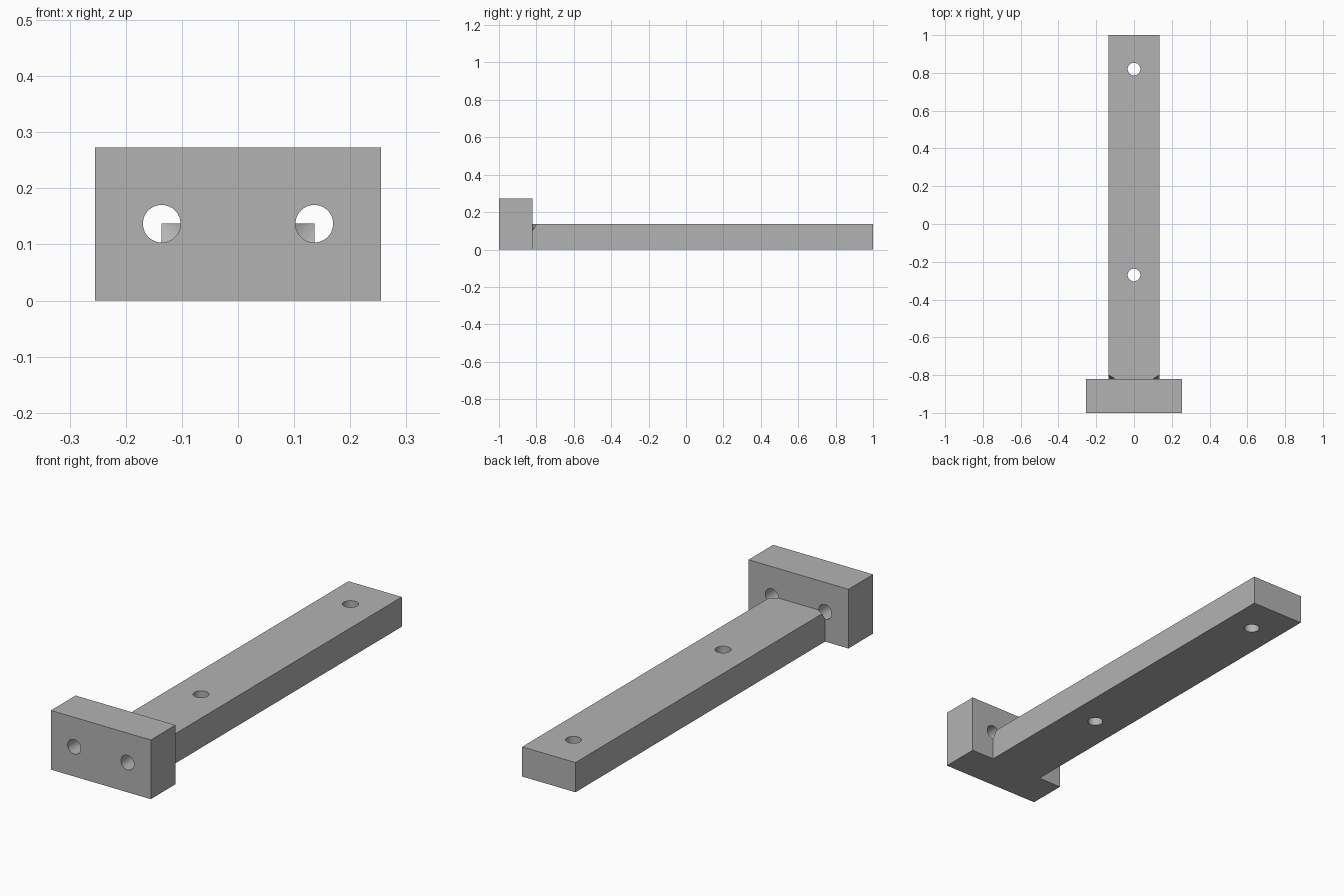
import bpy
import math

if "Cube" in bpy.data.objects:
    bpy.data.objects.remove(bpy.data.objects["Cube"], do_unlink=True)

HEAD_BACK = -0.82
BAR_HALF = 0.136
HOLE_R = 0.0335

grey = bpy.data.materials.new("plain_grey")
grey.use_nodes = True
colour = (0.45, 0.45, 0.45, 1)
grey.diffuse_color = colour
grey.node_tree.nodes["Principled BSDF"].inputs["Base Color"].default_value = colour


def block(name, low, high):
    centre = [(a + b) / 2 for a, b in zip(low, high)]
    bpy.ops.mesh.primitive_cube_add(size=1, location=centre)
    ob = bpy.context.object
    ob.name = name
    ob.scale = [b - a for a, b in zip(low, high)]
    bpy.ops.object.transform_apply(location=True, rotation=True, scale=True)
    ob.data.materials.append(grey)
    return ob


def drill(name, location, depth, tip=0.0, rotation=(0, 0, 0)):
    """Cylinder along local z, optionally ending in a cone."""
    bpy.ops.mesh.primitive_cylinder_add(vertices=48, radius=HOLE_R, depth=depth,
                                        location=location, rotation=rotation)
    ob = bpy.context.object
    ob.name = name
    ob.hide_render = True
    ob.data.materials.append(grey)
    if tip:
        end = next(p for p in ob.data.polygons if p.normal.z > 0.9)
        corners = [ob.data.vertices[i] for i in end.vertices]
        import bmesh
        bm = bmesh.new()
        bm.from_mesh(ob.data)
        cap = max(bm.faces, key=lambda f: f.normal.z)
        point = bmesh.ops.poke(bm, faces=[cap])["verts"][0]
        point.co.z += tip
        bm.to_mesh(ob.data)
        bm.free()
    return ob


def combine(target, tool, operation):
    mod = target.modifiers.new(operation.lower(), 'BOOLEAN')
    mod.operation = operation
    mod.solver = 'EXACT'
    mod.object = tool
    bpy.context.view_layer.objects.active = target
    bpy.ops.object.modifier_apply(modifier=mod.name)
    bpy.data.objects.remove(tool, do_unlink=True)


# Cross head and long bar, joined into one solid
bracket = block("t_bracket", (-0.255, -1, 0), (0.255, HEAD_BACK, 0.273))
bar = block("long_bar", (-BAR_HALF, HEAD_BACK - 0.1, 0), (BAR_HALF, 1, 0.137))
combine(bracket, bar, 'UNION')

# Vertical mounting holes through the bar
for y in (-0.27, 0.82):
    combine(bracket, drill("bar_drill", (0, y, 0.07), 0.4), 'DIFFERENCE')

# Head holes, whose conical drill tips nick the bar corners
for side in (-1, 1):
    start = -1.1
    tool = drill("head_drill", (side * BAR_HALF, (start + HEAD_BACK) / 2, 0.137),
                 HEAD_BACK - start + 0.003, 0.021, (-math.pi / 2, 0, 0))
    combine(bracket, tool, 'DIFFERENCE')

bpy.ops.object.select_all(action='DESELECT')
bracket.select_set(True)
bpy.context.view_layer.objects.active = bracket
bpy.ops.object.shade_smooth_by_angle(angle=math.radians(30))
